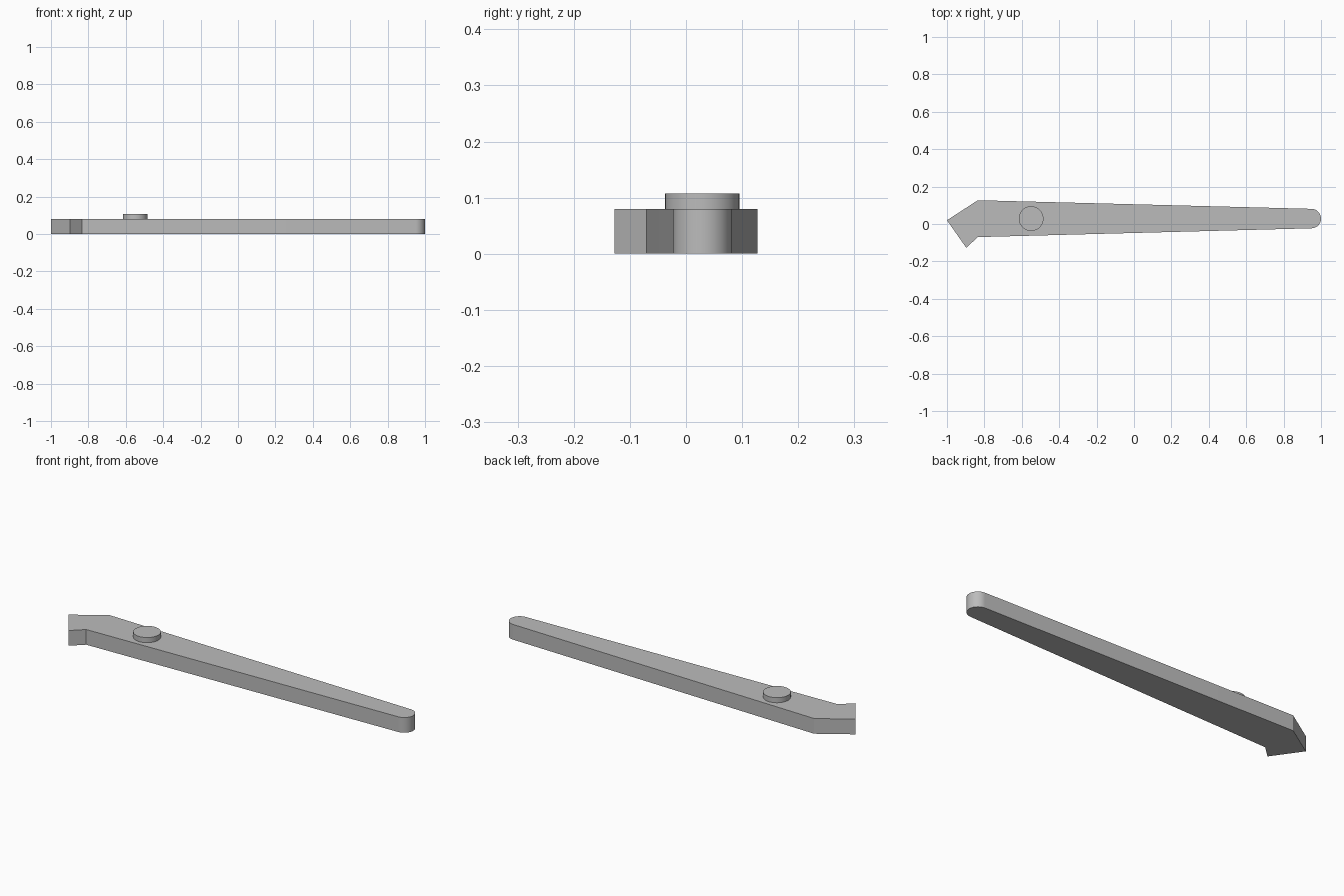
import bpy, bmesh, math

cube = bpy.data.objects.get("Cube")
if cube:
    bpy.data.objects.remove(cube, do_unlink=True)

# One plain grey for everything
grey = bpy.data.materials.new("mid grey")
grey.use_nodes = True
colour = (0.5, 0.5, 0.5, 1)
grey.diffuse_color = colour
grey.node_tree.nodes["Principled BSDF"].inputs["Base Color"].default_value = colour


def arc(cx, cy, radius, start, end, steps):
    angles = [math.radians(start + (end - start) * i / steps) for i in range(steps + 1)]
    return [(cx + radius * math.cos(a), cy + radius * math.sin(a)) for a in angles]


def extrude_outline(name, outline, bottom, top):
    """Solid prism from a counter-clockwise outline."""
    bm = bmesh.new()
    base = bm.faces.new([bm.verts.new((x, y, bottom)) for x, y in outline])
    result = bmesh.ops.extrude_face_region(bm, geom=[base], use_keep_orig=True)
    raised = [v for v in result["geom"] if isinstance(v, bmesh.types.BMVert)]
    bmesh.ops.translate(bm, verts=raised, vec=(0, 0, top - bottom))
    bmesh.ops.recalc_face_normals(bm, faces=bm.faces)
    mesh = bpy.data.meshes.new(name)
    bm.to_mesh(mesh)
    bm.free()
    mesh.materials.append(grey)
    obj = bpy.data.objects.new(name, mesh)
    bpy.context.collection.objects.link(obj)
    bpy.ops.object.select_all(action="DESELECT")
    obj.select_set(True)
    bpy.context.view_layer.objects.active = obj
    bpy.ops.object.shade_smooth_by_angle(angle=math.radians(20))
    return obj


# Tapered arm: hooked head at one end, rounded nose at the other
head = [(-0.835, 0.127), (-1.0, 0.02), (-0.897, -0.127), (-0.835, -0.07)]
nose = arc(0.948, 0.029, 0.052, -88.5, 88.5, 32)
extrude_outline("lever_arm", head + nose, 0, 0.08)

# Round pivot pin standing on the arm
pin = arc(-0.55, 0.029, 0.066, 0, 360, 48)[:-1]
extrude_outline("pivot_pin", pin, 0.07, 0.107)
